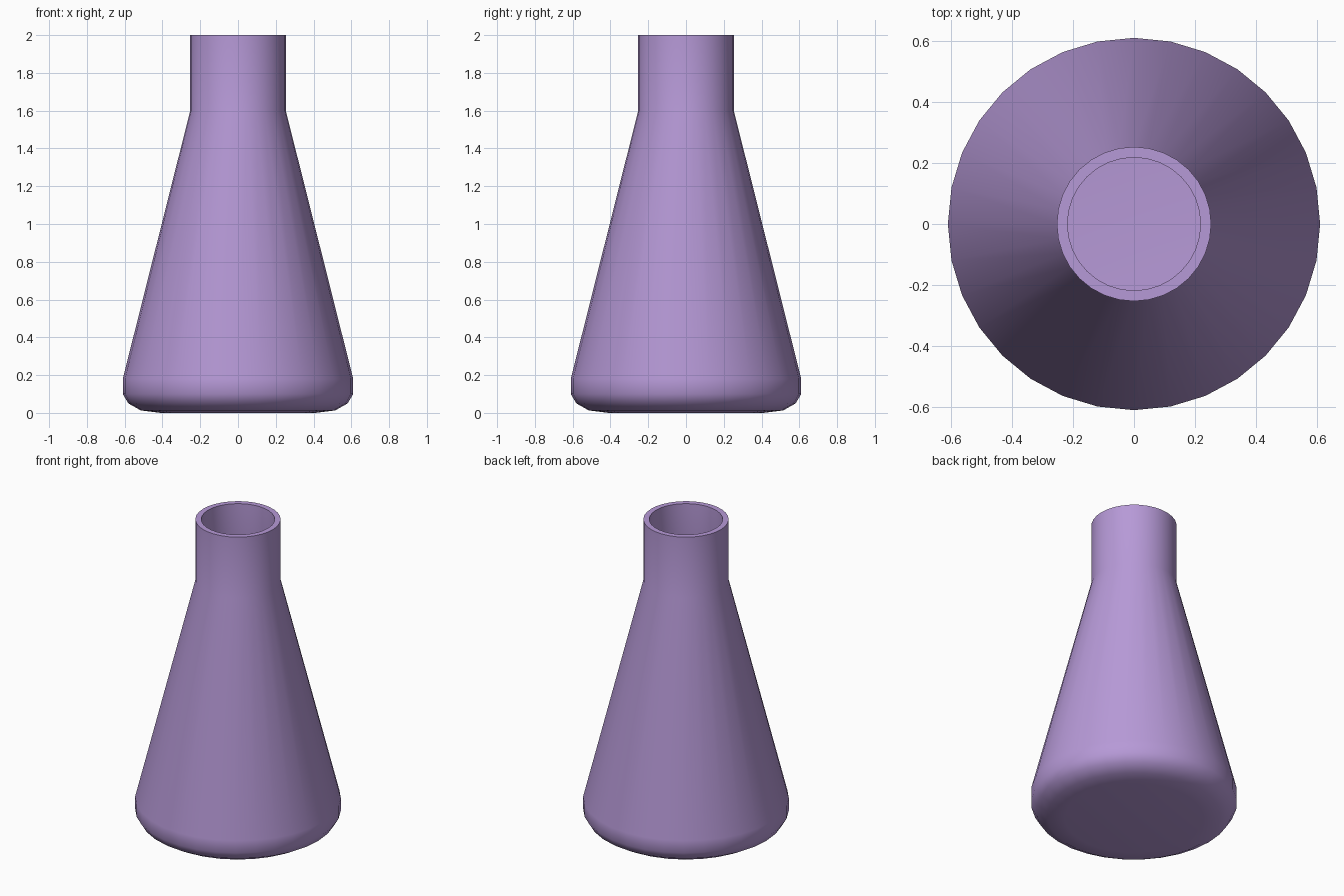
import bpy, bmesh, math

if "Cube" in bpy.data.objects:
    bpy.data.objects.remove(bpy.data.objects["Cube"])

SIDES = 32
# outer wall from base edge to lip, then inner wall back down to the floor (radius, height)
profile = [
    (0.41, 0.0), (0.515, 0.013), (0.58, 0.05), (0.61, 0.10), (0.61, 0.18),
    (0.253, 1.60), (0.253, 2.0),
    (0.218, 2.0), (0.218, 1.596), (0.575, 0.176), (0.575, 0.11),
    (0.555, 0.08), (0.505, 0.047), (0.41, 0.035),
]

bm = bmesh.new()
rings = [[bm.verts.new((r * math.cos(2 * math.pi * i / SIDES),
                        r * math.sin(2 * math.pi * i / SIDES), z))
          for i in range(SIDES)] for r, z in profile]
for low, high in zip(rings, rings[1:]):
    for i in range(SIDES):
        j = (i + 1) % SIDES
        bm.faces.new((low[i], low[j], high[j], high[i]))
# underside and inner floor
bm.faces.new(rings[0][::-1])
bm.faces.new(rings[-1])

mesh = bpy.data.meshes.new("conical_flask")
bm.to_mesh(mesh)
bm.free()
flask = bpy.data.objects.new("conical_flask", mesh)
bpy.context.collection.objects.link(flask)

# lilac colour
lilac = bpy.data.materials.new("lilac")
lilac.diffuse_color = (0.47, 0.32, 0.68, 1)
lilac.use_nodes = True
lilac.node_tree.nodes["Principled BSDF"].inputs["Base Color"].default_value = lilac.diffuse_color
mesh.materials.append(lilac)

# smooth body, sharp lip
bpy.context.view_layer.objects.active = flask
flask.select_set(True)
bpy.ops.object.shade_smooth_by_angle(angle=math.radians(40))
